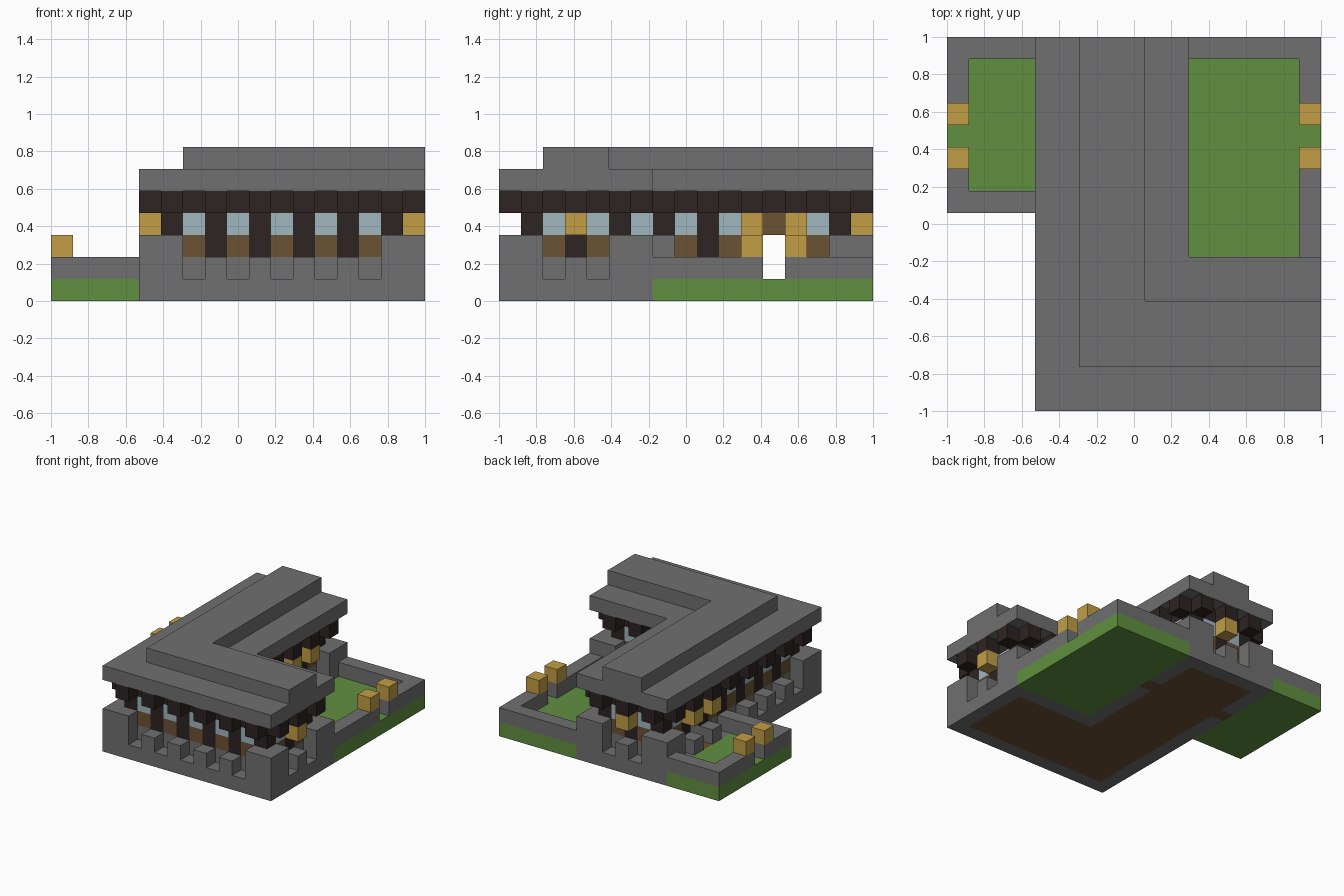
import bpy
import bmesh

# Remove the default object
if "Cube" in bpy.data.objects:
    bpy.data.objects.remove(bpy.data.objects["Cube"], do_unlink=True)

N = 17              # grid cells along the longest side
U = 2 / N           # size of one cell


def material(name, rgb):
    """Flat colour from display values, stored as linear."""
    lin = [((c / 255 + 0.055) / 1.055) ** 2.4 for c in rgb] + [1]
    m = bpy.data.materials.new(name)
    m.use_nodes = True
    m.diffuse_color = lin
    bsdf = m.node_tree.nodes["Principled BSDF"]
    bsdf.inputs["Base Color"].default_value = lin
    bsdf.inputs["Roughness"].default_value = 0.9
    return m


STONE = material("grey stone", (112, 112, 112))
GRASS = material("grass green", (97, 144, 65))
LAMP = material("lantern yellow", (194, 158, 69))
WOOD = material("brown wood", (107, 81, 51))
DARK = material("dark timber", (46, 35, 35))
GLASS = material("pale blue glass", (159, 183, 191))


def blocks(name, cells, low, high, mat):
    """Extrude a set of plan cells between two levels, without inner walls."""
    cells = set(cells)
    bm = bmesh.new()
    made = {}

    def vert(i, j, k):
        if (i, j, k) not in made:
            made[i, j, k] = bm.verts.new((i * U - 1, j * U - 1, k * U))
        return made[i, j, k]

    for i, j in cells:
        corners = [(i, j), (i + 1, j), (i + 1, j + 1), (i, j + 1)]
        bm.faces.new([vert(*c, high) for c in corners])
        bm.faces.new([vert(*c, low) for c in reversed(corners)])
        steps = [(0, -1), (1, 0), (0, 1), (-1, 0)]
        for n, (di, dj) in enumerate(steps):
            if (i + di, j + dj) not in cells:
                a, b = corners[n], corners[(n + 1) % 4]
                bm.faces.new([vert(*a, low), vert(*b, low),
                              vert(*b, high), vert(*a, high)])
    # Merge flat neighbouring faces
    bmesh.ops.dissolve_limit(bm, angle_limit=0.01, verts=bm.verts, edges=bm.edges)
    mesh = bpy.data.meshes.new(name)
    bm.to_mesh(mesh)
    bm.free()
    mesh.materials.append(mat)
    ob = bpy.data.objects.new(name, mesh)
    bpy.context.collection.objects.link(ob)
    return ob


def rect(i0, i1, j0, j1):
    return {(i, j) for i in range(i0, i1 + 1) for j in range(j0, j1 + 1)}


def ell(d):
    """L-shaped plan of the house, inset by d cells."""
    return {(i, j) for i, j in rect(4 + d, 16 - d, d, 16 - d)
            if i <= 10 - d or j <= 6 - d}


# Plan sets
outer_ring = ell(0) - ell(1)
wall_ring = ell(1) - ell(2)
doors = {(5, 12), (9, 12)}
sills = {(4, 12), (10, 12)}
posts = {(i, j) for i, j in wall_ring if i % 2 and j % 2}
panels = wall_ring - posts - doors
beam_ends = {(i, j) for i, j in outer_ring
             if posts & {(i + 1, j), (i - 1, j), (i, j + 1), (i, j - 1)}}
corners = [(4, 0), (16, 0), (16, 6), (10, 6), (10, 16), (4, 16)]
piers = {(i, j) for i, j in outer_ring
         if any(max(abs(i - a), abs(j - b)) <= 1 for a, b in corners)}

# House base and walls
blocks("floor", ell(1) | sills, 0, 1, WOOD)
blocks("plinth", outer_ring - sills, 0, 1, STONE)
blocks("corner_piers", piers, 1, 3, STONE)
blocks("plinth_blocks", beam_ends - piers, 1, 2, STONE)
blocks("lower_wall", wall_ring - doors, 1, 2, STONE)
blocks("wall_panels", panels, 2, 3, WOOD)
blocks("windows", panels, 3, 4, GLASS)
blocks("door_heads", doors, 3, 4, WOOD)
blocks("posts", posts, 2, 4, DARK)

# Eaves and stepped roof
blocks("eave_beams", wall_ring | beam_ends, 4, 5, DARK)
blocks("lower_roof", ell(0), 5, 6, STONE)
blocks("upper_roof", rect(6, 8, 2, 16) | rect(6, 16, 2, 4), 6, 7, STONE)

# Yards with low walls, open at the gates
yards = {"left": rect(11, 16, 7, 16), "right": rect(0, 3, 9, 16)}
edges = {"left": rect(16, 16, 7, 16) | rect(11, 16, 16, 16),
         "right": rect(0, 0, 9, 16) | rect(0, 3, 9, 9) | rect(0, 3, 16, 16)}
for side, plan in yards.items():
    blocks(side + "_yard_grass", plan, 0, 1, GRASS)
    blocks(side + "_yard_wall", {c for c in edges[side] if c[1] != 12}, 1, 2, STONE)

# Lanterns on the gates and under the eaves
for j in (11, 13):
    for i, side in ((0, "right"), (16, "left")):
        blocks(f"{side}_gate_lantern", {(i, j)}, 2, 3, LAMP)
    for i, place in ((4, "outer"), (10, "inner")):
        blocks(f"{place}_door_lantern", {(i, j)}, 3, 4, LAMP)
blocks("left_end_lantern", {(16, 3)}, 3, 4, LAMP)
blocks("back_end_lantern", {(7, 16)}, 3, 4, LAMP)
